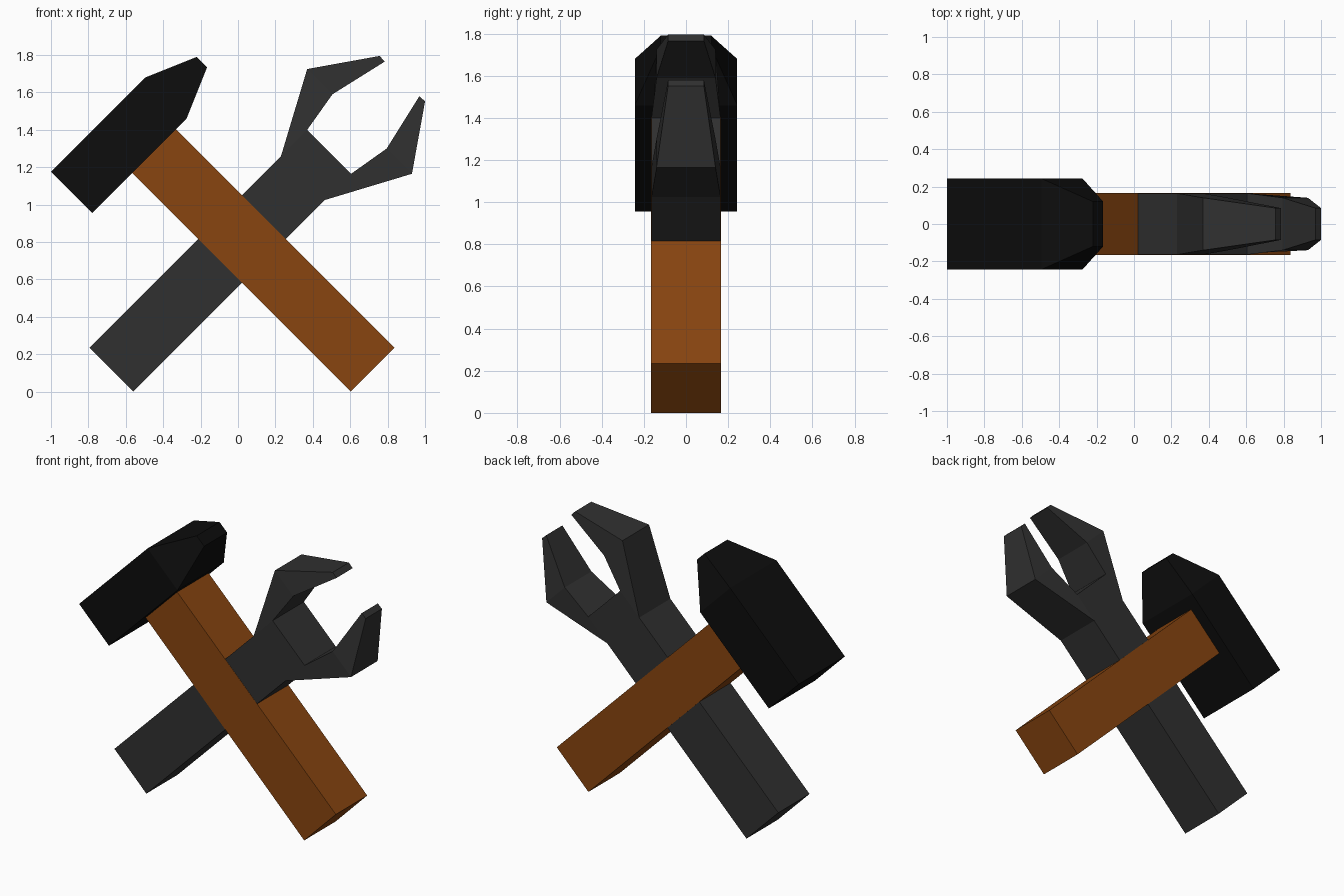
import bpy, bmesh

if "Cube" in bpy.data.objects:
    bpy.data.objects.remove(bpy.data.objects["Cube"])


def material(name, color):
    m = bpy.data.materials.new(name)
    m.diffuse_color = (*color, 1)
    m.use_nodes = True
    m.node_tree.nodes["Principled BSDF"].inputs["Base Color"].default_value = m.diffuse_color
    return m


def loft(name, sections, mat):
    """Each section is ((x, z), (x, z), half depth in y); sections join into a solid."""
    bm = bmesh.new()
    rings = [[bm.verts.new(p) for p in ((a[0], -h, a[1]), (b[0], -h, b[1]),
                                        (b[0], h, b[1]), (a[0], h, a[1]))]
             for a, b, h in sections]
    for r, s in zip(rings, rings[1:]):
        for i in range(4):
            j = (i + 1) % 4
            bm.faces.new((r[i], r[j], s[j], s[i]))
    bm.faces.new(rings[0])
    bm.faces.new(rings[-1][::-1])
    bmesh.ops.recalc_face_normals(bm, faces=bm.faces)
    me = bpy.data.meshes.new(name)
    bm.to_mesh(me)
    bm.free()
    me.materials.append(mat)
    ob = bpy.data.objects.new(name, me)
    bpy.context.collection.objects.link(ob)
    return ob


def flip(p):
    # Mirror across the wrench's diagonal axis
    return (p[1] - 0.795, p[0] + 0.795)


wood = material("wood", (0.25, 0.06, 0.005))
iron = material("black_iron", (0.004, 0.004, 0.004))
steel = material("dark_steel", (0.03, 0.03, 0.03))

# Hammer: square handle and head tapering to a blunt point
loft("hammer_handle", [((0.603, 0.0), (0.836, 0.235), 0.165),
                       ((-0.575, 1.18), (-0.342, 1.413), 0.165)], wood)
loft("hammer_head", [((-1.0, 1.175), (-0.78, 0.955), 0.243),
                     ((-0.495, 1.68), (-0.275, 1.46), 0.243),
                     ((-0.22, 1.79), (-0.165, 1.735), 0.12)], iron)

# Wrench: square shaft widening slightly to the jaw floor
left = [(-0.795, 0.235), (0.23, 1.26), (0.37, 1.40)]
right = [(-0.56, 0.0), (0.465, 1.025), (0.605, 1.165)]
loft("wrench_shaft", [(a, b, 0.164) for a, b in zip(left, right)], steel)

# Two mirrored jaws, thinning towards the tips
jaw = [((0.23, 1.26), (0.37, 1.40), 0.164),
       ((0.37, 1.725), (0.505, 1.59), 0.14),
       ((0.757, 1.795), (0.785, 1.765), 0.085)]
loft("wrench_jaw_upper", jaw, steel)
loft("wrench_jaw_lower", [(flip(a), flip(b), h) for a, b, h in jaw], steel)
